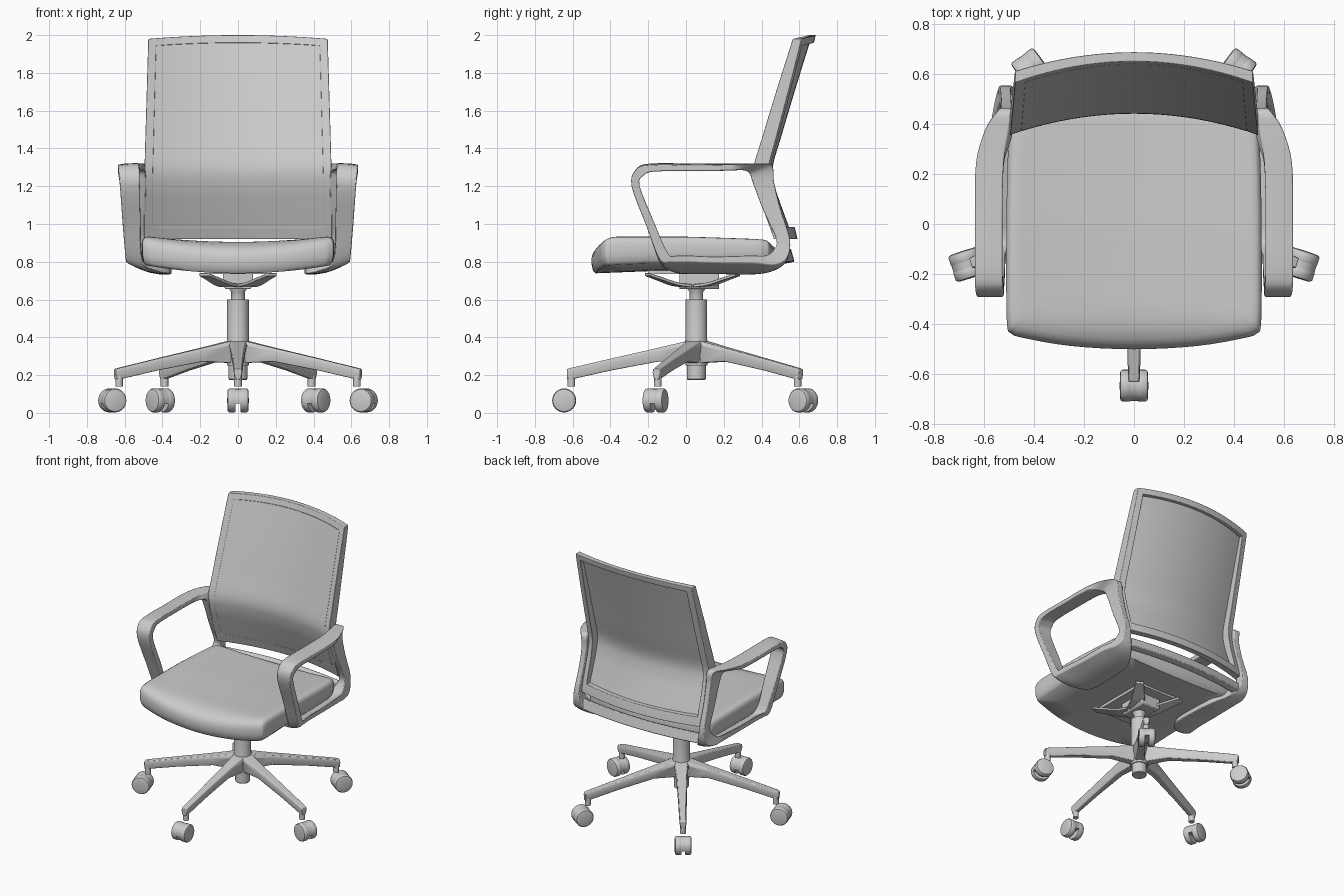
import bpy, bmesh, math
from mathutils import Vector, Matrix

if "Cube" in bpy.data.objects:
    bpy.data.objects.remove(bpy.data.objects["Cube"])

CY = 0.055  # y of the column axis


def finish(name, bm, angle=35, bevel=0):
    bmesh.ops.recalc_face_normals(bm, faces=bm.faces)
    me = bpy.data.meshes.new(name)
    bm.to_mesh(me)
    bm.free()
    ob = bpy.data.objects.new(name, me)
    bpy.context.collection.objects.link(ob)
    if bevel:
        m = ob.modifiers.new("bevel", 'BEVEL')
        m.width, m.segments, m.limit_method = bevel, 2, 'ANGLE'
        m.angle_limit = math.radians(40)
    bpy.ops.object.select_all(action='DESELECT')
    ob.select_set(True)
    bpy.context.view_layer.objects.active = ob
    bpy.ops.object.shade_smooth_by_angle(angle=math.radians(angle))
    return ob


def loft(name, rings, loop=False, mat=None, **kw):
    bm = bmesh.new()
    vs = [[bm.verts.new(p) for p in r] for r in rings]
    n = len(vs[0])
    pairs = list(zip(vs, vs[1:])) + ([(vs[-1], vs[0])] if loop else [])
    for a, b in pairs:
        for i in range(n):
            j = (i + 1) % n
            bm.faces.new((a[i], a[j], b[j], b[i]))
    if not loop:
        bm.faces.new(vs[0])
        bm.faces.new(vs[-1])
    if mat:
        bm.transform(mat)
    return finish(name, bm, **kw)


def lathe(name, prof, mat, n=32, **kw):
    rings = [[(r * math.cos(2 * math.pi * i / n), r * math.sin(2 * math.pi * i / n), z)
              for i in range(n)] for r, z in prof]
    return loft(name, rings, mat=mat, **kw)


def spline(pts, steps, closed=False):
    # Catmull-Rom through tuples of any length
    n, out = len(pts), []
    get = (lambda k: pts[k % n]) if closed else (lambda k: pts[max(0, min(n - 1, k))])
    for i in range(n if closed else n - 1):
        for s in range(steps):
            t = s / steps
            out.append(tuple(0.5 * (2 * b + (c - a) * t + (2 * a - 5 * b + 4 * c - d) * t * t
                                    + (3 * b - a - 3 * c + d) * t ** 3)
                             for a, b, c, d in zip(get(i - 1), get(i), get(i + 1), get(i + 2))))
    return out if closed else out + [tuple(pts[-1])]


def slab(name, us, rows, front, back, keep, **kw):
    # solid built from the kept cells of a u/row grid
    bm = bmesh.new()
    F = [[bm.verts.new(front(u, r)) for u in us] for r in rows]
    B = [[bm.verts.new(back(u, r)) for u in us] for r in rows]
    nu, nr = len(us) - 1, len(rows) - 1
    ok = lambda i, j: 0 <= i < nr and 0 <= j < nu and keep(i, j)
    for i in range(nr):
        for j in range(nu):
            if not ok(i, j):
                continue
            c = [(i, j), (i, j + 1), (i + 1, j + 1), (i + 1, j)]
            bm.faces.new([F[a][b] for a, b in c])
            bm.faces.new([B[a][b] for a, b in reversed(c)])
            for k, (di, dj) in enumerate([(-1, 0), (0, 1), (1, 0), (0, -1)]):
                if not ok(i + di, j + dj):
                    (a, b), (e, f) = c[k], c[(k + 1) % 4]
                    bm.faces.new((F[a][b], B[a][b], B[e][f], F[e][f]))
    bmesh.ops.delete(bm, geom=[v for v in bm.verts if not v.link_faces], context='VERTS')
    return finish(name, bm, **kw)


# Seat cushion
half = [(0, -.50), (.25, -.487), (.44, -.455), (.49, -.437), (.507, -.40), (.51, -.2), (.508, .1),
        (.50, .35), (.485, .42), (.45, .445), (.25, .465), (0, .475)]
outline = spline(half + [(-x, y) for x, y in half[-2:0:-1]], 4, True)


def seat_top(x, y):
    return .905 + .032 * (x / .5) ** 2 - .03 * max(0, y) - .05 * (max(0, -.36 - y) / .14) ** 2


def seat_bottom(x, y):
    return .75 + .042 * (x / .5) ** 2 - .012 * (max(0, -.2 - y) / .3)


rings = []
for s, f, o in [(.02, 1, 0), (.2, 1, 0), (.4, 1, 0), (.6, 1, 0), (.75, 1, 0), (.85, 1, 0), (.92, 1, 0),
                (.96, 1, -.004), (.985, 1, -.014), (1, 1, -.035), (1, 0, .05), (.985, 0, .015),
                (.96, 0, 0), (.7, 0, 0), (.4, 0, 0), (.05, 0, 0)]:
    rings.append([(x * s, y * s, (seat_top if f else seat_bottom)(x * s, y * s) + o) for x, y in outline])
loft("seat_cushion", rings, angle=50)

# Backrest: rows are (height, front y at the side, depth)
S = 4
rows = spline([(.92, .465, .05), (.985, .442, .06), (1.1, .40, .07), (1.2, .367, .078), (1.3, .357, .08),
               (1.45, .40, .075), (1.7, .476, .065), (1.94, .552, .05), (1.98, .565, .045)], S)
us = [-1] + [-.91 + 1.82 * i / 18 for i in range(19)] + [1]


def back_point(extra):
    def f(u, r):
        z, y, d = r
        w = min(.475 + .02 * (1.98 - z) / .68, .497)
        return (u * w, y + .085 * (1 - u * u) + extra(u, d), z + .02 * (1 - u * u) * (z - 1.1) / .88 * (z > 1.1))
    return f


def in_frame(i, j):
    return i < S or i >= len(rows) - 1 - S or j in (0, len(us) - 2)


face = back_point(lambda u, d: 0)
slab("backrest_frame", us, rows, face, back_point(lambda u, d: d * (.8 + .2 * u * u)), in_frame, bevel=.005)
slab("backrest_panel", us, rows, face, back_point(lambda u, d: .018), lambda i, j: not in_frame(i, j))

# Lower crossbar joining the arm frames behind the seat
slab("lower_crossbar", [i / 10 - 1 for i in range(21)], [(.79, .475, .05), (.86, .475, .03)],
     lambda u, r: (u * .51, r[1] + .05 * (1 - u * u), r[0]),
     lambda u, r: (u * .51, r[1] + .05 * (1 - u * u) + r[2], r[0] + .01), lambda i, j: True, bevel=.006)

# Arm loops: (outer y, z, inner y, z, inner x, outer x, lift of the outer edge)
stations = [(-.19, 1.32, -.165, 1.285, .525, .635, -.008), (.05, 1.32, .05, 1.287, .525, .635, -.008),
            (.25, 1.32, .23, 1.287, .52, .63, -.005), (.38, 1.32, .30, 1.285, .50, .595, 0),
            (.455, 1.31, .335, 1.27, .49, .545, 0), (.466, 1.22, .355, 1.215, .487, .53, 0),
            (.50, 1.08, .41, 1.07, .49, .53, 0), (.55, .92, .478, .92, .49, .535, 0),
            (.535, .81, .465, .855, .47, .545, .01), (.47, .755, .42, .805, .42, .56, .03),
            (.36, .733, .34, .775, .37, .575, .06), (.15, .735, .15, .77, .355, .58, .06),
            (.0, .735, .02, .77, .36, .585, .065), (-.08, .75, -.045, .785, .42, .59, .05),
            (-.14, .80, -.095, .83, .505, .595, .015), (-.21, .99, -.165, 1.0, .515, .61, 0),
            (-.288, 1.20, -.245, 1.20, .52, .625, 0), (-.265, 1.29, -.225, 1.26, .522, .633, -.005)]
for side, sx in (("right", 1), ("left", -1)):
    rings = []
    for yo, zo, yi, zi, xa, xb, lift in spline(stations, 4, True):
        ks = [0, .25, .5, .75, 1]
        out = [(sx * (xa + (xb - xa) * k), yo, zo + lift * k ** 2.5) for k in ks]
        inn = [(sx * (xa + (xb - xa) * k), yi, zi + lift * k ** 2.5) for k in ks]
        rings.append(out + inn[::-1])
    loft(side + "_arm", rings, loop=True, bevel=.005)

# Column and hub
col = Matrix.Translation((0, CY, 0))
lathe("gas_column", [(.046, .175), (.05, .18), (.05, .25), (.058, .25), (.065, .36), (.057, .39), (.057, .60),
                     (.036, .60), (.036, .64), (.05, .66), (.05, .68)], col)

# Tilt mechanism below the seat
loft("tilt_mechanism", [[(x * w, CY + y, z) for x, y in ((-1, -.09), (1, -.09), (1, .12), (-1, .12))]
                        for w, z in ((.065, .655), (.08, .675), (.08, .755))], bevel=.006)
for sx in (1, -1):
    for sy, name in ((1, "rear"), (-1, "front")):
        path = spline([(.04, .03, .665), (.08, .10, .675), (.13, .17, .70), (.18, .24, .725)], 4)
        rings = []
        for i, (x, y, z) in enumerate(path):
            w = .055 - .03 * i / 12
            rings.append([(sx * (x - w), CY - .02 + sy * (y + w * .5), z), (sx * (x + w), CY - .02 + sy * (y - w * .5), z),
                          (sx * (x + w), CY - .02 + sy * (y - w * .5), z + .016),
                          (sx * (x - w), CY - .02 + sy * (y + w * .5), z + .016)])
        loft(f"{name}_seat_bracket_{'right' if sx > 0 else 'left'}", rings, bevel=.003)
loft("seat_mount_plate", [[(x, y, z) for x, y in ((-.15, -.2), (.15, -.2), (.15, .25), (-.15, .25))]
                          for z in (.735, .765)])

# Five base legs with posts and twin-wheel casters
for k in range(5):
    rot = col @ Matrix.Rotation(math.radians(-90 + 72 * k), 4, 'Z')
    rings = [[(r, -hw * .8, zt), (r, hw * .8, zt), (r, hw, zt - .02), (r, hw * .6, zb), (r, -hw * .6, zb),
              (r, -hw, zt - .02)]
             for r, hw, zt, zb in ((.0, .05, .388, .25), (.06, .048, .378, .265), (.2, .038, .345, .272),
                                   (.45, .029, .288, .225), (.66, .024, .239, .178), (.685, .022, .232, .178))]
    loft(f"base_leg_{k + 1}", rings, mat=rot, bevel=.004)
    lathe(f"caster_post_{k + 1}", [(.02, .14), (.02, .2)], rot @ Matrix.Translation((.662, 0, 0)), n=20)
    hub = rot @ Matrix.Translation((.70, 0, .066)) @ Matrix.Rotation(math.radians(90), 4, 'X')
    for s in (1, -1):
        lathe(f"caster_wheel_{k + 1}_{'a' if s > 0 else 'b'}",
              [(.05, s * .013), (.061, s * .013), (.0635, s * .018), (.0635, s * .046), (.059, s * .053),
               (.05, s * .056), (.01, s * .057)], hub)
    # hood covering the upper half between the wheels
    arc = [math.radians(-15 + 210 * i / 16) for i in range(17)]
    loft(f"caster_hood_{k + 1}", [[(.062 * math.cos(a), .062 * math.sin(a), z) for a in arc]
                                  for z in (-.016, .016)], mat=hub)
